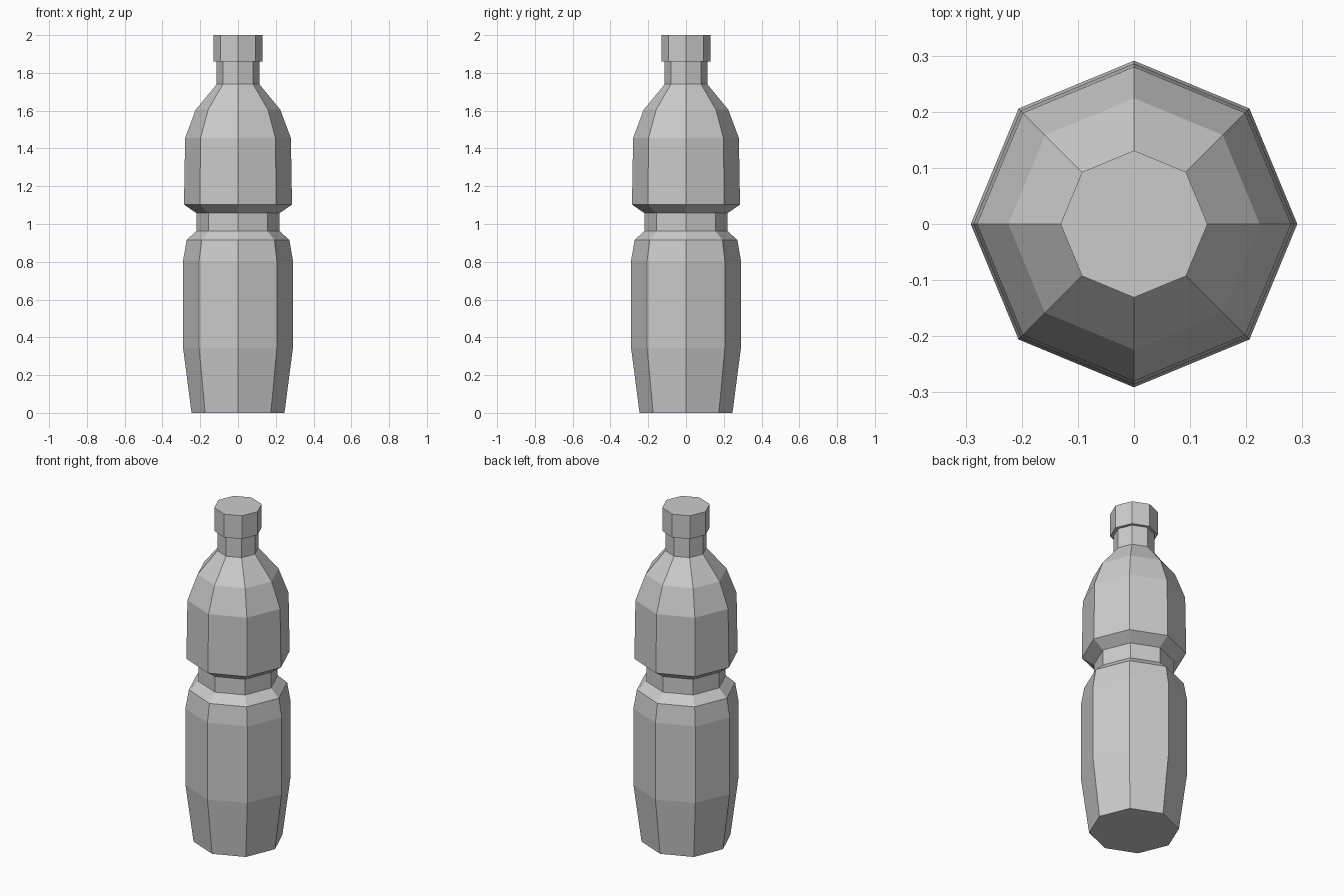
import bpy, bmesh
from math import cos, sin, pi

if "Cube" in bpy.data.objects:
    bpy.data.objects.remove(bpy.data.objects["Cube"])

SIDES = 8


def lathe(name, profile, cap_bottom=False, cap_top=False):
    """Spin a (radius, height) profile into a flat-sided solid."""
    bm = bmesh.new()
    rings = [[bm.verts.new((r * cos(2 * pi * i / SIDES), r * sin(2 * pi * i / SIDES), z))
              for i in range(SIDES)] for r, z in profile]
    for low, high in zip(rings, rings[1:]):
        for i in range(SIDES):
            j = (i + 1) % SIDES
            bm.faces.new((low[i], low[j], high[j], high[i]))
    if cap_bottom:
        bm.faces.new(rings[0][::-1])
    if cap_top:
        bm.faces.new(rings[-1])
    mesh = bpy.data.meshes.new(name)
    bm.to_mesh(mesh)
    bm.free()
    obj = bpy.data.objects.new(name, mesh)
    bpy.context.collection.objects.link(obj)
    return obj


# Body: tapered base, grip waist, shoulder and neck
lathe("bottle_body", [
    (0.246, 0.0), (0.291, 0.345), (0.291, 0.805), (0.272, 0.915),
    (0.22, 0.963), (0.22, 1.057), (0.286, 1.103), (0.28, 1.455),
    (0.224, 1.605), (0.113, 1.74), (0.113, 1.86)], cap_bottom=True)

# Screw cap: overhanging rim, closed on top
lathe("bottle_cap", [(0.113, 1.86), (0.131, 1.86), (0.131, 2.0)], cap_top=True)
